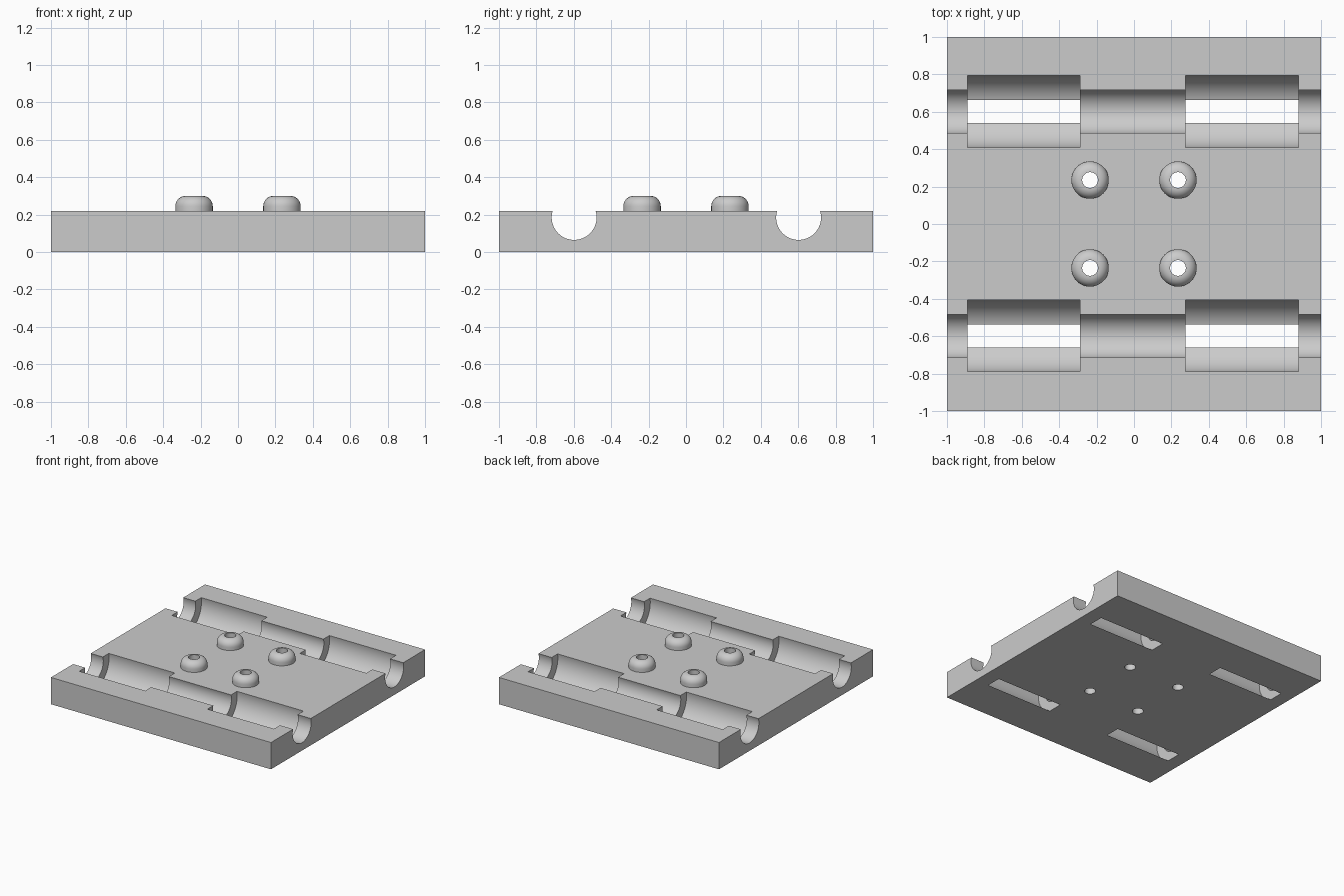
import bpy, bmesh
from math import pi, sin, cos, radians
from mathutils import Matrix, Vector

cube = bpy.data.objects.get("Cube")
if cube:
    bpy.data.objects.remove(cube, do_unlink=True)

TOP = 0.22
PEG = 0.235           # peg offset from the centre
GROOVE_Z = 0.185      # axis height of the grooves
HOLE_R = 0.042

grey = bpy.data.materials.new("plain grey")
grey.use_nodes = True
colour = (0.6, 0.6, 0.6, 1)
grey.diffuse_color = colour
grey.node_tree.nodes["Principled BSDF"].inputs["Base Color"].default_value = colour


def make(name, bm):
    bmesh.ops.recalc_face_normals(bm, faces=bm.faces)
    mesh = bpy.data.meshes.new(name)
    bm.to_mesh(mesh)
    bm.free()
    mesh.materials.append(grey)
    obj = bpy.data.objects.new(name, mesh)
    bpy.context.collection.objects.link(obj)
    return obj


def cylinder(name, radius, length, centre, along_x=False, sides=96):
    bm = bmesh.new()
    turn = Matrix.Rotation(pi / 2, 4, 'Y') if along_x else Matrix()
    bmesh.ops.create_cone(bm, cap_ends=True, segments=sides, radius1=radius,
                          radius2=radius, depth=length,
                          matrix=Matrix.Translation(centre) @ turn)
    obj = make(name, bm)
    obj.hide_render = True
    return obj


def smooth(obj):
    bpy.ops.object.select_all(action='DESELECT')
    obj.select_set(True)
    bpy.context.view_layer.objects.active = obj
    bpy.ops.object.shade_smooth_by_angle(angle=radians(35))


# Base plate
bm = bmesh.new()
bmesh.ops.create_cube(bm, size=1, matrix=Matrix.Translation((0, 0, TOP / 2))
                      @ Matrix.Diagonal((2, 2, TOP, 1)))
plate = make("base_plate", bm)

# Cutters: axle grooves, wider wheel pockets that break through, peg holes
cutters = []
for y in (-0.598, 0.602):
    cutters.append(cylinder("axle_cutter", 0.12, 2.2, (0, y, GROOVE_Z), True))
    for x0, x1 in ((-0.89, -0.29), (0.275, 0.88)):
        cutters.append(cylinder("pocket_cutter", 0.195, x1 - x0,
                                ((x0 + x1) / 2, y, GROOVE_Z), True))
spots = [(sx * PEG, sy * PEG) for sx in (-1, 1) for sy in (-1, 1)]
for x, y in spots:
    cutters.append(cylinder("hole_cutter", HOLE_R, 1, (x, y, 0), sides=48))

bpy.context.view_layer.objects.active = plate
for cutter in cutters:
    mod = plate.modifiers.new("cut", 'BOOLEAN')
    mod.operation = 'DIFFERENCE'
    mod.solver = 'EXACT'
    mod.object = cutter
    bpy.ops.object.modifier_apply(modifier=mod.name)
for cutter in cutters:
    bpy.data.objects.remove(cutter, do_unlink=True)
smooth(plate)

# Round-topped hollow pegs, turned from one profile
fillet = 0.055
profile = [(HOLE_R, TOP), (0.1, TOP)]
for i in range(9):
    a = i / 8 * pi / 2
    profile.append((0.1 - fillet + fillet * cos(a), 0.3 - fillet + fillet * sin(a)))
profile.append((HOLE_R, 0.3))
for n, (x, y) in enumerate(spots):
    bm = bmesh.new()
    verts = [bm.verts.new((r, 0, z)) for r, z in profile]
    edges = [bm.edges.new((verts[i - 1], verts[i])) for i in range(len(verts))]
    bmesh.ops.spin(bm, geom=verts + edges, cent=(0, 0, 0), axis=(0, 0, 1),
                   angle=2 * pi, steps=48, use_merge=True)
    bmesh.ops.remove_doubles(bm, verts=bm.verts, dist=0.0005)
    bmesh.ops.translate(bm, verts=bm.verts, vec=Vector((x, y, 0)))
    smooth(make(f"peg_{n + 1}", bm))
